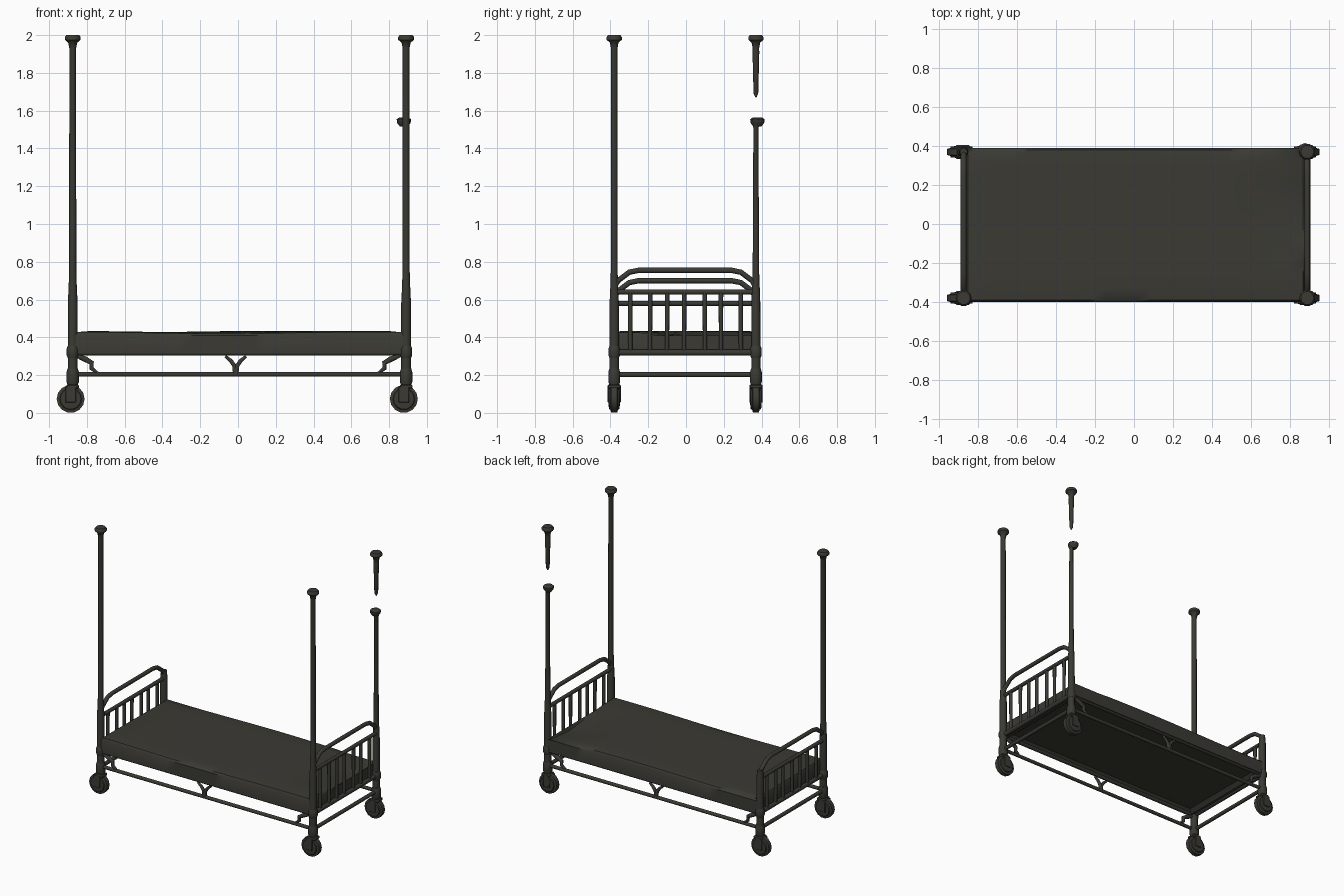
import bpy, bmesh, math
from mathutils import Matrix, Vector

cube = bpy.data.objects.get("Cube")
if cube:
    bpy.data.objects.remove(cube, do_unlink=True)

COLOR = (0.043, 0.042, 0.034, 1)
mat = bpy.data.materials.new("dark olive iron")
mat.use_nodes = True
mat.diffuse_color = COLOR
mat.node_tree.nodes["Principled BSDF"].inputs["Base Color"].default_value = COLOR


def add_object(name, mesh, smooth=True):
    mesh.materials.clear()
    mesh.materials.append(mat)
    ob = bpy.data.objects.new(name, mesh)
    bpy.context.collection.objects.link(ob)
    if smooth:
        bpy.ops.object.select_all(action="DESELECT")
        ob.select_set(True)
        bpy.context.view_layer.objects.active = ob
        bpy.ops.object.shade_smooth_by_angle(angle=math.radians(40))
    return ob


def tube(name, points, radius):
    """Round bar along points, with one radius or one per point."""
    radii = radius if isinstance(radius, (list, tuple)) else [radius] * len(points)
    cu = bpy.data.curves.new(name, "CURVE")
    cu.dimensions = "3D"
    cu.bevel_depth = 1
    cu.bevel_resolution = 3
    cu.use_fill_caps = True
    sp = cu.splines.new("POLY")
    sp.points.add(len(points) - 1)
    for p, co, r in zip(sp.points, points, radii):
        p.co = (*co, 1)
        p.radius = r
    tmp = bpy.data.objects.new(name + " path", cu)
    bpy.context.collection.objects.link(tmp)
    dg = bpy.context.evaluated_depsgraph_get()
    mesh = bpy.data.meshes.new_from_object(tmp.evaluated_get(dg))
    bpy.data.objects.remove(tmp, do_unlink=True)
    return add_object(name, mesh)


def lathe(name, x, y, profile, sides=10):
    """Vertical turned shape from (radius, height) pairs."""
    bm = bmesh.new()
    rings = []
    for r, z in profile:
        rings.append([bm.verts.new((x + r * math.cos(a), y + r * math.sin(a), z))
                      for a in (2 * math.pi * i / sides for i in range(sides))])
    for low, high in zip(rings, rings[1:]):
        for i in range(sides):
            j = (i + 1) % sides
            bm.faces.new((low[i], low[j], high[j], high[i]))
    bm.faces.new(rings[0][::-1])
    bm.faces.new(rings[-1])
    mesh = bpy.data.meshes.new(name)
    bm.to_mesh(mesh)
    bm.free()
    return add_object(name, mesh)


def box(name, center, size, bevel=0.008):
    bm = bmesh.new()
    bmesh.ops.create_cube(bm, size=1)
    bmesh.ops.scale(bm, vec=size, verts=bm.verts)
    bmesh.ops.bevel(bm, geom=bm.edges[:], offset=bevel, segments=1, affect="EDGES")
    bmesh.ops.translate(bm, vec=center, verts=bm.verts)
    mesh = bpy.data.meshes.new(name)
    bm.to_mesh(mesh)
    bm.free()
    return add_object(name, mesh)


def disc(name, center, profile, sides=14):
    """Wheel about a y axis from (radius, offset) pairs."""
    ob = lathe(name, 0, 0, profile, sides)
    ob.data.transform(Matrix.Translation(center) @ Matrix.Rotation(math.pi / 2, 4, "X"))
    return ob


XL, XR, YF, YB = -0.875, 0.89, -0.38, 0.37
CAP = [(0.018, 1.93), (0.024, 1.96), (0.042, 1.975), (0.042, 1.99), (0.034, 2.0)]

# Posts: two tall on the front side, one broken, one short
tall = [(0.026, 0.12), (0.026, 0.58), (0.022, 0.66), (0.019, 0.75), (0.018, 1.93)]
lathe("tall_post_right", XL, YF, tall + CAP[1:])
lathe("tall_post_left", XR, YF, tall + CAP[1:])
lathe("broken_post", XR, YB, [(0.026, 0.12), (0.024, 0.6), (0.018, 0.75), (0.014, 1.51),
                              (0.02, 1.525)])
lathe("broken_post_collar", XR - 0.012, YB + 0.008,
      [(0.02, 1.515), (0.036, 1.535), (0.038, 1.555), (0.026, 1.563)], 8)
lathe("broken_post_tip", XR, YB, [(0.003, 1.67), (0.013, 1.69), (0.019, 1.91)] + CAP)
lathe("short_post", XL, YB, [(0.026, 0.12), (0.025, 0.58), (0.02, 0.64)])

# Casters
for x, wx, side in ((XL, -0.886, "right"), (XR, 0.878, "left")):
    for y, end in ((YF, "front"), (YB, "back")):
        tag = f"{end}_{side}"
        disc("wheel_" + tag, (wx, y, 0.074),
             [(0.03, -0.03), (0.055, -0.028), (0.058, -0.02), (0.074, -0.016),
              (0.074, 0.016), (0.058, 0.02), (0.055, 0.028), (0.03, 0.03)])
        for s in (-1, 1):
            box("caster_fork_" + tag, (wx, y + s * 0.031, 0.097), (0.055, 0.008, 0.085), 0.003)
        box("caster_crown_" + tag, (x, y, 0.14), (0.066, 0.07, 0.022), 0.006)
        lathe("leg_collar_" + tag, x, y, [(0.026, 0.145), (0.033, 0.165), (0.033, 0.215),
                                         (0.027, 0.235)])
        lathe("frame_collar_" + tag, x, y, [(0.026, 0.29), (0.032, 0.305), (0.032, 0.34),
                                           (0.026, 0.355)])

# Headboard and footboard; the +x one is taller
SLATS = (-0.295, -0.19, -0.1, -0.01, 0.1, 0.185, 0.29)
for name, x, top, mid in (("left_end", XR, 0.755, 0.64), ("right_end", XL, 0.7, 0.58)):
    arch = [(YF, -0.09), (-0.36, -0.055), (-0.30, -0.01), (-0.25, 0), (0.24, 0),
            (0.29, -0.01), (0.35, -0.055), (YB, -0.09)]
    tube(name + "_arch", [(x, y, top + dz) for y, dz in arch], 0.015)
    tube(name + "_mid_rail", [(x, YF, mid), (x, YB, mid)], 0.014)
    tube(name + "_frame_rail", [(x, YF, 0.32), (x, YB, 0.32)], 0.017)
    tube(name + "_lower_rail", [(x, YF, 0.202), (x, YB, 0.202)], 0.014)
    for y in SLATS:
        tube(name + "_slat", [(x, y, 0.32), (x, y, mid)], [0.011, 0.013])

# Long side rails with curved brackets
for y, end in ((YF, "front"), (YB, "back")):
    tube(end + "_lower_rail", [(XL, y, 0.205), (XR, y, 0.205)], 0.013)
    tube(end + "_frame_rail", [(XL, y, 0.32), (XR, y, 0.32)], 0.017)
    for s in (-1, 1):
        tube(end + "_center_bracket", [(-0.012, y, 0.205), (-0.012 + s * 0.008, y, 0.25),
             (-0.012 + s * 0.025, y, 0.275), (-0.012 + s * 0.055, y, 0.3)],
             [0.015, 0.012, 0.011, 0.008])
        tube(end + "_corner_bracket", [(s * 0.74, y, 0.208), (s * 0.775, y, 0.235),
             (s * 0.775, y, 0.265), (s * 0.81, y, 0.285), (s * 0.86, y, 0.305)],
             [0.008, 0.012, 0.014, 0.016, 0.01])

# Mattress: rounded slab, recessed underneath, with a dip near one end
bm = bmesh.new()
bmesh.ops.create_grid(bm, x_segments=22, y_segments=12, size=1)
bmesh.ops.scale(bm, vec=(0.87, 0.395, 1), verts=bm.verts)
bmesh.ops.translate(bm, vec=(0.008, -0.005, 0.43), verts=bm.verts)
rim = [e for e in bm.edges if e.is_boundary]
for inset, z in ((0, 0.41), (0, 0.315), (0.025, 0.31), (0.03, 0.335)):
    geo = bmesh.ops.extrude_edge_only(bm, edges=rim)["geom"]
    rim = [g for g in geo if isinstance(g, bmesh.types.BMEdge)]
    for v in (g for g in geo if isinstance(g, bmesh.types.BMVert)):
        v.co.z = z
        v.co.x *= 1 - inset / 0.87
        v.co.y *= 1 - inset / 0.395
bmesh.ops.holes_fill(bm, edges=rim, sides=0)
for v in bm.verts:
    x, y, z = v.co
    if z > 0.42:
        ex, ey = 0.878 - abs(x), 0.40 - abs(y)
        if min(ex, ey) < 0.02:      # pull the top edge in a little
            v.co.x *= 0.988
            v.co.y *= 0.975
            v.co.z -= 0.006
        dip = max(0, (x - 0.55) / 0.33) * max(0, 1 - abs(y - 0.15) / 0.4)
        v.co.z -= 0.04 * dip
        v.co.z += 0.004 * math.sin(4 * x + 3 * y)
bmesh.ops.recalc_face_normals(bm, faces=bm.faces)
mesh = bpy.data.meshes.new("mattress")
bm.to_mesh(mesh)
bm.free()
add_object("mattress", mesh)
